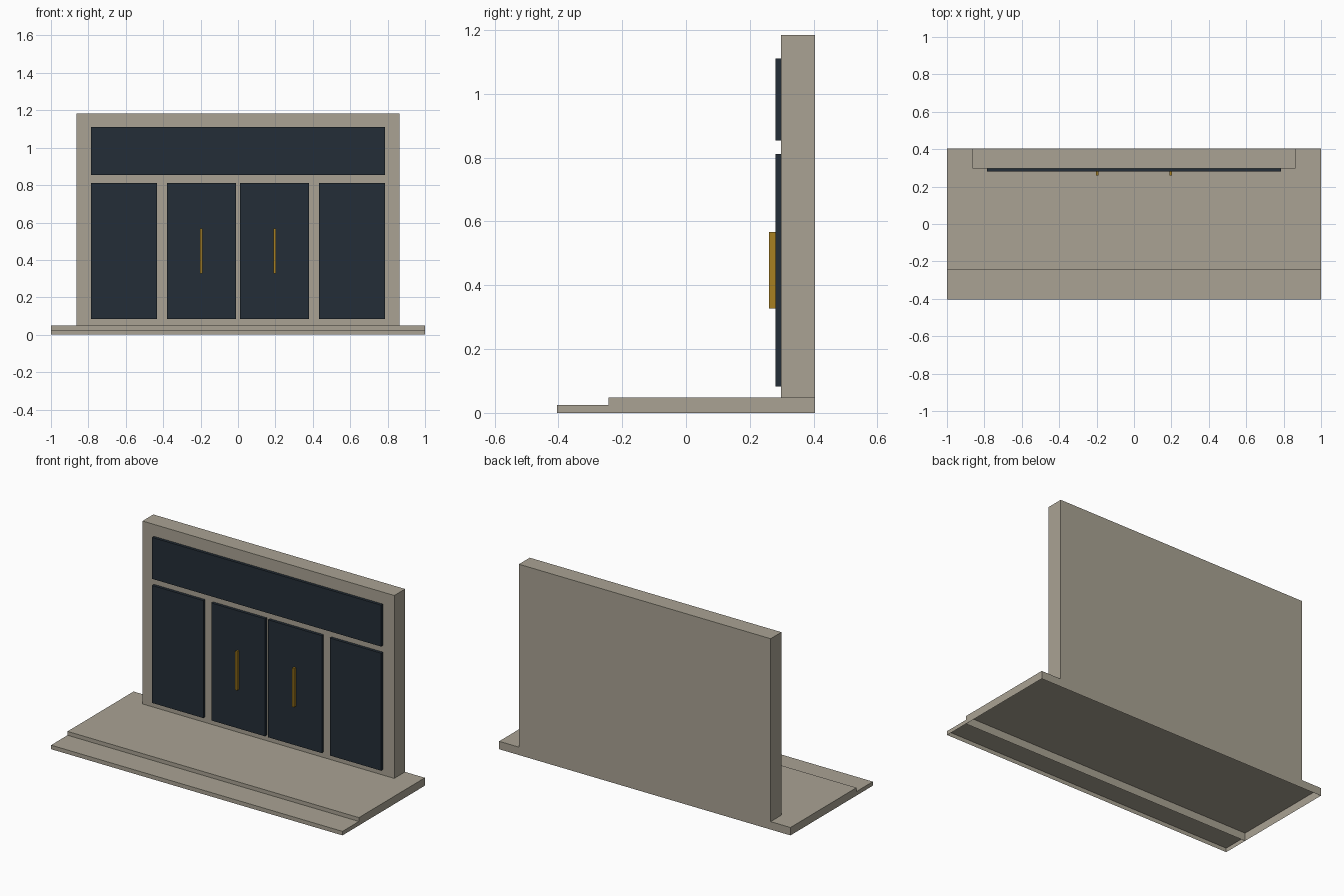
import bpy
import bmesh

default = bpy.data.objects.get("Cube")
if default:
    bpy.data.objects.remove(default, do_unlink=True)


def make_material(name, rgb):
    mat = bpy.data.materials.new(name)
    mat.use_nodes = True
    color = (*rgb, 1.0)
    mat.diffuse_color = color
    mat.node_tree.nodes["Principled BSDF"].inputs["Base Color"].default_value = color
    return mat


stone = make_material("warm stone", (0.40, 0.365, 0.295))
glass = make_material("dark glass", (0.017, 0.027, 0.038))
brass = make_material("brass", (0.39, 0.215, 0.015))


def box(name, mat, x, y, z, open_bottom=False):
    """Box spanning the (min, max) pairs x, y, z."""
    bm = bmesh.new()
    bmesh.ops.create_cube(bm, size=1)
    for v in bm.verts:
        v.co = [span[0] if c < 0 else span[1] for c, span in zip(v.co, (x, y, z))]
    if open_bottom:
        under = [f for f in bm.faces if f.normal.z < -0.5]
        bmesh.ops.delete(bm, geom=under, context='FACES')
    mesh = bpy.data.meshes.new(name)
    bm.to_mesh(mesh)
    bm.free()
    mesh.materials.append(mat)
    obj = bpy.data.objects.new(name, mesh)
    bpy.context.collection.objects.link(obj)
    return obj


BACK, STEP, WALL, PANEL = 0.404, -0.243, 0.298, 0.28
FLOOR = 0.049

# Hollow landing and front step
box("landing", stone, (-1, 1), (STEP, BACK), (0, FLOOR), open_bottom=True)
box("front_step", stone, (-1, 1), (-BACK, STEP), (0, 0.025), open_bottom=True)

# Entrance wall and the wide window above the doors
box("wall", stone, (-0.864, 0.864), (WALL, BACK), (FLOOR, 1.184))
box("transom_window", glass, (-0.786, 0.786), (PANEL, WALL), (0.853, 1.11))

# Doors, handles and side windows, mirrored left and right
for side, sign in (("left", 1), ("right", -1)):
    def mirrored(a, b):
        return sorted((sign * a, sign * b))
    height = (0.083, 0.812)
    box(side + "_door", glass, mirrored(0.011, 0.379), (PANEL, WALL), height)
    box(side + "_side_window", glass, mirrored(0.434, 0.786), (PANEL, WALL), height)
    box(side + "_door_handle", brass, mirrored(0.189, 0.202), (0.26, PANEL), (0.327, 0.567))
